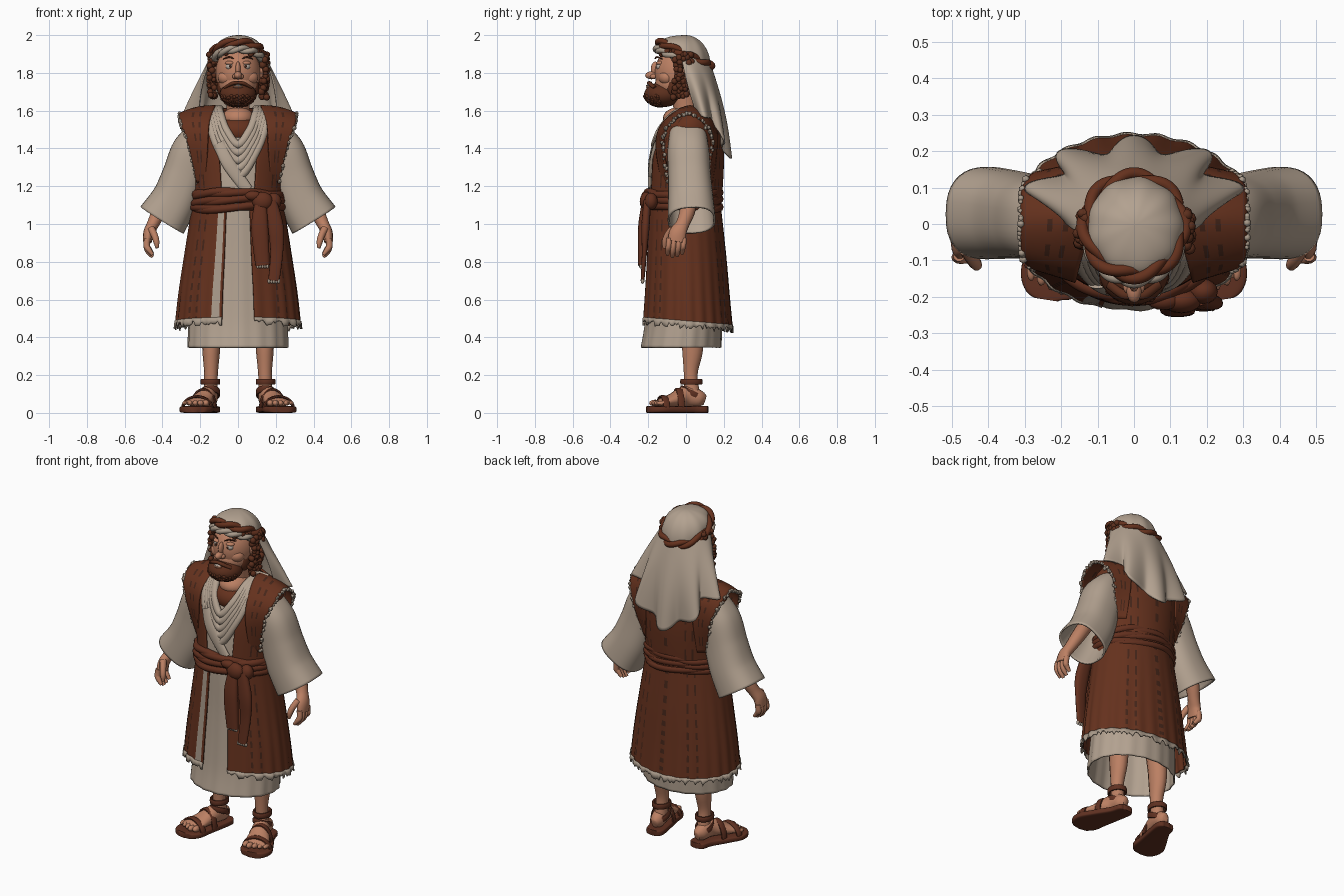
import bpy, bmesh, math, random
from math import sin, cos, pi, radians
from mathutils import Vector, Matrix

random.seed(4)
if "Cube" in bpy.data.objects:
    bpy.data.objects.remove(bpy.data.objects["Cube"])


def material(name, *rgb):
    m = bpy.data.materials.new(name)
    m.use_nodes = True
    m.diffuse_color = (*rgb, 1)
    m.node_tree.nodes["Principled BSDF"].inputs["Base Color"].default_value = (*rgb, 1)
    return m


linen = material("linen", .45, .36, .28)
fringe = material("fringe", .4, .325, .255)
wool = material("brown wool", .13, .031, .0125)
pattern = material("dark pattern", .06, .019, .01)
sash = material("sash", .122, .029, .013)
skin = material("skin", .5, .215, .125)
hair = material("hair", .105, .028, .012)
leather = material("leather", .115, .03, .015)
eye_white = material("eye white", .5, .42, .36)
X, Y, Z = Vector((1, 0, 0)), Vector((0, 1, 0)), Vector((0, 0, 1))


def finish(name, bm, mats, thick=0):
    bmesh.ops.recalc_face_normals(bm, faces=bm.faces)
    for f in bm.faces:
        f.smooth = True
    mesh = bpy.data.meshes.new(name)
    bm.to_mesh(mesh)
    bm.free()
    for m in mats:
        mesh.materials.append(m)
    mesh.set_sharp_from_angle(angle=radians(55))
    ob = bpy.data.objects.new(name, mesh)
    bpy.context.collection.objects.link(ob)
    if thick:
        mod = ob.modifiers.new("thickness", "SOLIDIFY")
        mod.thickness, mod.offset = thick, 0


def surface(name, f, nu, nv, *mats, close=False, loop=False, cap=False, paint=None, thick=0):
    """Grid of faces over a function of u and v."""
    bm = bmesh.new()
    cols, count = nu + (not close), nv + (not loop)
    rows = [[bm.verts.new(f(i / nu, j / nv)) for i in range(cols)] for j in range(count)]
    for j in range(nv):
        a, b = rows[j], rows[(j + 1) % count]
        for i in range(nu):
            k = (i + 1) % cols
            face = bm.faces.new((a[i], a[k], b[k], b[i]))
            face.material_index = paint(i, j) if paint else 0
    if cap:
        bm.faces.new(rows[0])
        bm.faces.new(rows[-1])
    finish(name, bm, mats, thick)


def along(keys, t, loop=False):
    """Smooth interpolation through key tuples."""
    n = len(keys)
    s = t * (n if loop else n - 1)
    i = math.floor(s) if loop else max(0, min(math.floor(s), n - 2))
    w = s - i
    pick = lambda k: keys[k % n] if loop else keys[max(0, min(k, n - 1))]
    quads = zip(pick(i - 1), pick(i), pick(i + 1), pick(i + 2))
    return [b + w * (c - a) / 2 + w * w * (a - 2.5 * b + 2 * c - d / 2)
            + w ** 3 * (1.5 * (b - c) + (d - a) / 2) for a, b, c, d in quads]


def sweep(name, keys, mat, ref=Y, nu=14, nv=20, loop=False, power=1, cap=True, thick=0):
    """Tube through (x, y, z, width, depth) keys; depth lies along ref."""
    def f(u, v):
        p = along(keys, v, loop)
        lo, hi = (v - .01, v + .01) if loop else (max(0, v - .01), min(1, v + .01))
        t = (Vector(along(keys, hi, loop)[:3]) - Vector(along(keys, lo, loop)[:3])).normalized()
        side = t.cross(ref).normalized()
        c, s = cos(2 * pi * u), sin(2 * pi * u)
        c, s = (math.copysign(abs(q) ** power, q) for q in (c, s))
        return Vector(p[:3]) + side * p[3] * c + side.cross(t) * p[4] * s
    surface(name, f, nu, nv, mat, close=True, loop=loop, cap=cap and not loop, thick=thick)


def blobs(name, items, mat, seg=12):
    bm = bmesh.new()
    for loc, size in items:
        size = size if isinstance(size, tuple) else (size,) * 3
        bmesh.ops.create_uvsphere(bm, u_segments=seg, v_segments=seg * 2 // 3, radius=1,
                                  matrix=Matrix.Translation(loc) @ Matrix.Diagonal((*size, 1)))
    finish(name, bm, [mat])


def twist(name, mat, cy, rx, ry, height, offset, radius, turns):
    """Two-strand twisted cord running round an upright axis."""
    for k in range(2):
        keys = []
        for i in range(64):
            a = 2 * pi * i / 64
            ph = turns * a + pi * k
            r = 1 + offset * cos(ph) / rx
            keys.append((rx * r * sin(a), cy - ry * r * cos(a), height(a) + offset * sin(ph), radius, radius))
        sweep(f"{name}_{k + 1}", keys, mat, Z, 10, 128, loop=True)


def loft(rings, fold=0, count=16):
    """Round cloth from (z, rx, ry, cy, half opening) rings, open at the front."""
    def f(u, v):
        z, rx, ry, cy, gap = along(rings, v)
        a0 = math.asin(max(0, min(.97, gap / rx)))
        a = a0 + u * (2 * pi - 2 * a0)
        r = 1 + fold * (1 - v) * sin(count * a)
        return Vector((rx * r * sin(a), cy - ry * r * cos(a), z - .04 * (1 - v) * (1 - cos(a)) / 2 * bool(gap)))
    return f


# Long linen tunic
tunic = [(.345, .262, .208, -.026, 0), (.5, .255, .198, -.012, 0), (.8, .232, .185, -.006, 0),
         (1.1, .215, .175, -.01, 0), (1.3, .22, .172, 0, 0), (1.45, .22, .15, .01, 0), (1.54, .18, .1, .02, 0)]
surface("tunic", loft(tunic, .012, 18), 88, 40, linen, close=True, thick=.008)

# Open coat: skirt and vest, with woven stripes and a pale front edge
NU = 128
def woven(i, j):
    m = min(i, NU - 1 - i)
    return int((m in (10, 14, 48, 52) and j % 5 < 3) or (m == 63 and j % 4 < 2))

def edged(i, j):
    return 2 if NU - 5 < i < NU - 1 else woven(i, j)

skirt = loft([(.495, .325, .235, .005, .085), (.65, .308, .222, .003, .08), (.85, .278, .207, 0, .07),
              (1.12, .235, .185, -.008, .06)], .014, 24)
surface("coat_skirt", skirt, NU, 44, wool, pattern, fringe, paint=edged, thick=.01)
vest = [(1.1, .232, .185, -.008, .08), (1.22, .238, .19, -.002, .09), (1.36, .25, .19, .005, .1),
        (1.46, .262, .178, .012, .12), (1.53, .265, .155, .02, .145), (1.575, .23, .12, .03, .15),
        (1.61, .15, .09, .035, .125)]
surface("coat_vest", loft(vest), NU, 36, wool, pattern, paint=woven, thick=.012)

# Ragged fringe on the coat hem
drops = [random.uniform(.012, .045) for _ in range(161)]
def hem(u, v):
    p = skirt(u, 0)
    return Vector((p.x * (1.01 + .015 * v), p.y * (1.01 + .015 * v), p.z + .012 - v * drops[round(u * 160)]))
surface("hem_fringe", hem, 160, 2, fringe, thick=.008)

# Undershirt, neck and draped scarf folds
blobs("undershirt", [((0, -.035, 1.49), (.13, .115, .085))], wool, 24)
blobs("upper_chest", [((0, -.03, 1.56), (.085, .092, .06))], skin, 24)
sweep("neck", [(0, .02, 1.5, .075, .075), (0, 0, 1.6, .062, .065), (0, -.02, 1.74, .065, .07)], skin)
for k in range(5):
    drape = [(s * (.098 + .015 * k) * w, y, z, .022, .018) for s, w, y, z in (
        (-1, 1, .06, 1.612), (-1, .98, -.055 - .006 * k, 1.588 - .008 * k), (-1, .66, -.135 - .006 * k, 1.5 - .025 * k),
        (0, 0, -.168 - .004 * k, 1.42 - .042 * k), (1, .66, -.135 - .006 * k, 1.5 - .025 * k),
        (1, .98, -.055 - .006 * k, 1.588 - .008 * k), (1, 1, .06, 1.612))]
    sweep(f"scarf_fold_{k + 1}", drape, linen, Y, 12, 36)
sweep("crossed_lapel", [(-.1, -.165, 1.43, .03, .012), (-.05, -.188, 1.32, .035, .012),
                        (.05, -.19, 1.18, .03, .012)], linen)

# Sash, knot and hanging ends
for row in range(3):
    twist(f"sash_{row + 1}", sash, -.013, .234, .186,
          lambda a: 1.09 + .034 * row + .01 * sin(2 * a + row), .006, .021, 2 + row)
blobs("sash_knot", [((.13, -.21, 1.12), (.055, .035, .05)), ((.19, -.185, 1.12), (.04, .035, .045)),
                    ((.08, -.21, 1.15), (.045, .026, .026))], sash, 16)
tails = [[(.12, -.215, 1.12, .03, .018), (.115, -.232, .98, .045, .022), (.13, -.238, .78, .038, .016)],
         [(.17, -.205, 1.12, .035, .02), (.2, -.215, .98, .042, .022), (.205, -.22, .85, .034, .014),
          (.19, -.23, .7, .03, .01)]]
for k, keys in enumerate(tails):
    sweep(f"sash_tail_{k + 1}", keys, sash, power=.8)
    x, y, z = keys[-1][:3]
    blobs(f"tail_tassel_{k + 1}", [((x + .013 * i, y, z - .003), (.008, .01, .014)) for i in (-2, -1, 0, 1, 2)],
          fringe, 8)

# Arms, hands, legs and sandals
for s, label in ((1, "left"), (-1, "right")):
    def flip(keys):
        return [(s * k[0], *k[1:]) for k in keys]

    sleeve = [(.19, .01, 1.49, .07, .09), (.24, .012, 1.39, .105, .105), (.285, .018, 1.26, .11, .108),
              (.335, .025, 1.13, .118, .115), (.402, .03, 1.02, .13, .122)]
    sweep(label + "_sleeve", flip(sleeve), linen, nu=36, nv=28, cap=False, power=.8, thick=.01)

    # Shoulder panel of the vest and its frayed edge
    rim = [(.215, -.09, 1.22), (.262, -.122, 1.42), (.303, -.088, 1.53), (.308, .01, 1.582),
           (.303, .1, 1.53), (.262, .138, 1.42), (.215, .1, 1.22)]
    inner = [(.17, -.125, 1.22), (.16, -.155, 1.42), (.15, -.115, 1.54), (.12, .02, 1.622),
             (.15, .14, 1.55), (.16, .16, 1.42), (.17, .135, 1.22)]
    def panel(u, v):
        p = Vector(along(inner, u)).lerp(Vector(along(rim, u)), v)
        p.z += .012 * sin(pi * v) * sin(pi * u)
        return Vector((s * p.x, p.y, p.z))
    surface(label + "_shoulder_panel", panel, 44, 13, wool, pattern,
            paint=lambda i, j: int(j in (4, 7) and i % 4 < 2), thick=.014)
    frays = []
    for i in range(60):
        x, y, z = along(rim, i / 59)
        spot = (s * (x + .002), y + random.uniform(-.007, .007), z + random.uniform(-.007, .007))
        frays.append((spot, random.uniform(.006, .012)))
    blobs(label + "_armhole_fringe", frays, fringe, 6)

    arm = [(.34, .02, 1.2, .045, .045), (.41, .01, 1.08, .04, .042), (.45, -.018, 1.0, .032, .036),
           (.472, -.042, .955, .029, .046), (.48, -.05, .905, .023, .048)]
    sweep(label + "_arm", flip(arm), skin)
    for i in range(4):
        y, drop = -.088 + .026 * i, .012 * abs(i - 1.3)
        finger = [(.48, y, .925, .016, .015), (.484, y - .004, .885, .017, .015),
                  (.474, y - .008, .85 + drop, .015, .014), (.452, y - .01, .822 + drop, .009, .009)]
        sweep(f"{label}_finger_{i + 1}", flip(finger), skin, nu=10, nv=10)
    thumb = [(.46, -.07, .975, .02, .02), (.442, -.098, .94, .018, .018), (.432, -.112, .905, .016, .016),
             (.428, -.115, .872, .008, .008)]
    sweep(label + "_thumb", flip(thumb), skin, nu=10, nv=10)

    sweep(label + "_leg", flip([(.13, .02, .62, .06, .065), (.14, .035, .42, .052, .06), (.142, .034, .32, .046, .055),
                                (.143, .025, .2, .036, .037), (.147, .035, .08, .038, .045)]), skin)
    sole = [(.143, .118, .018, .02, .017), (.145, .1, .018, .05, .018), (.16, .03, .018, .058, .018),
            (.198, -.07, .018, .078, .018), (.222, -.14, .018, .09, .018), (.235, -.19, .018, .068, .018),
            (.238, -.208, .018, .03, .017)]
    sweep(label + "_sole", flip(sole), leather, Z, 28, 30, power=.4)
    foot = [(.144, .1, .065, .018, .025), (.147, .07, .075, .04, .045), (.16, .0, .088, .045, .055),
            (.192, -.07, .068, .06, .036), (.215, -.13, .055, .07, .022), (.22, -.155, .05, .055, .012)]
    sweep(label + "_foot", flip(foot), skin, Z, 16, 24)
    blobs(label + "_toes", [((s * (.17 + .028 * i), -.172 + .013 * abs(i - .7), .052),
                             (.018 - .0015 * i, .027, .018 - .0015 * i)) for i in range(5)], skin)
    ahead = Vector((s * .25, -1, 0)).normalized()
    across = Vector((s, .25, 0)).normalized()
    for k, (x, y, w, h) in enumerate(((.215, -.122, .079, .062), (.182, -.04, .064, .1))):
        arch = [(*(Vector((s * x, y, .025)) + across * w * cos(a) + Z * h * sin(a)), .007, .018)
                for a in (pi * i / 12 for i in range(13))]
        sweep(f"{label}_strap_{k + 1}", arch, leather, ahead, 10, 24, power=.6)
    for k, (z, lean) in enumerate(((.165, 0), (.105, .05))):
        cuff = [(s * .146 + .045 * cos(a), .028 + .052 * sin(a), z - lean * sin(a) / 2, .007, .016)
                for a in (pi * i / 8 for i in range(16))]
        sweep(f"{label}_ankle_strap_{k + 1}", cuff, leather, Z, 10, 32, loop=True, power=.6)

# Head and face
blobs("head", [((0, -.03, 1.8), (.12, .136, .142)), ((0, -.06, 1.74), (.104, .104, .085))], skin, 32)
blobs("nose", [((0, -.182, 1.787), (.021, .034, .021)), ((0, -.162, 1.82), (.014, .024, .04)),
               ((.018, -.172, 1.781), (.012, .018, .013)), ((-.018, -.172, 1.781), (.012, .018, .013))], skin, 16)
blobs("cheeks", [((s * .055, -.1, 1.775), (.052, .045, .042)) for s in (-1, 1)], skin, 20)
blobs("ears", [((s * .122, -.03, 1.8), (.014, .028, .036)) for s in (-1, 1)], skin)
blobs("eyes", [((s * .042, -.137, 1.834), (.023, .021, .02)) for s in (-1, 1)], eye_white, 18)
blobs("eyelids", [((s * .042, -.134, 1.852), (.027, .024, .012)) for s in (-1, 1)], skin, 18)
blobs("pupils", [((s * .04, -.1565, 1.834), (.007, .003, .008)) for s in (-1, 1)], pattern)
for s, label in ((1, "left"), (-1, "right")):
    sweep(label + "_brow", [(s * .024, -.163, 1.876, .003, .004), (s * .048, -.153, 1.884, .005, .004),
                            (s * .078, -.127, 1.874, .003, .003)], hair, nu=8, nv=10)
    sweep(label + "_moustache", [(0, -.193, 1.748, .008, .013), (s * .03, -.193, 1.744, .01, .013),
                                 (s * .07, -.165, 1.722, .007, .012)], hair, nu=10, nv=10)
blobs("beard", [((0, -.122, 1.685), (.098, .1, .066)), ((.084, -.055, 1.725), (.028, .045, .055)),
                ((-.084, -.055, 1.725), (.028, .045, .055))], hair, 28)
blobs("lips", [((0, -.198, 1.725), (.026, .015, .007))], skin)
blobs("teeth", [((0, -.2, 1.733), (.022, .012, .005))], eye_white)

# Curls of beard and hair
curls = []
for i in range(110):
    a, e = random.uniform(-1.4, 1.4), random.uniform(-1.3, -.1)
    curls.append(((.093 * sin(a) * cos(e), -.122 - .096 * cos(a) * cos(e), 1.685 + .061 * sin(e)), .01))
for i in range(130):
    a = random.choice((-1, 1)) * radians(random.uniform(72, 114))
    z = random.uniform(1.67, 1.9)
    r = .128 + random.uniform(-.006, .03)
    curls.append(((r * sin(a), -.025 - r * cos(a), z), random.uniform(.012, .021)))
for i in range(24):
    a = random.choice((-1, 1)) * radians(random.uniform(28, 75))
    curls.append(((.126 * sin(a), -.024 - .126 * cos(a), 1.91 + random.uniform(-.014, .008)), random.uniform(.011, .017)))
blobs("curls", curls, hair, 8)

# Head cloth: crown, twisted cords and rumpled edge
tilt = lambda a: 1.899 + .062 * cos(a)
def crown(u, v):
    a, e = 2 * pi * u, v * pi / 2.02
    r = .132 * cos(e) * (1 + .015 * sin(9 * a))
    return Vector((.004 + r * sin(a), -.003 - r * cos(a), tilt(a) * (1 - sin(e)) + 2 * sin(e)))
surface("head_cloth", crown, 72, 14, linen, close=True, cap=True)
twist("head_cord", wool, -.005, .13, .132, tilt, .012, .0165, 4)
twist("cloth_edge", fringe, -.016, .128, .136, lambda a: tilt(a) - .035, .009, .015, 6)

# Veil falling over the back in deep folds
def veil(u, v):
    a = radians(104) * (2 * u - 1)
    wave = 1 + .17 * v ** .6 * cos(8.5 * a)
    top = Vector((.134 * sin(a), .13 * cos(a), tilt(a + pi)))
    low = Vector((.255 * sin(a) * wave, .085 + .132 * cos(a) * wave, 1.36 + .22 * sin(a) ** 2 - .014 * cos(8.5 * a)))
    return top.lerp(low, v) + Vector((sin(a) * .012, cos(a) * .02, 0)) * sin(pi * v)
surface("veil", veil, 100, 24, linen, thick=.01)
